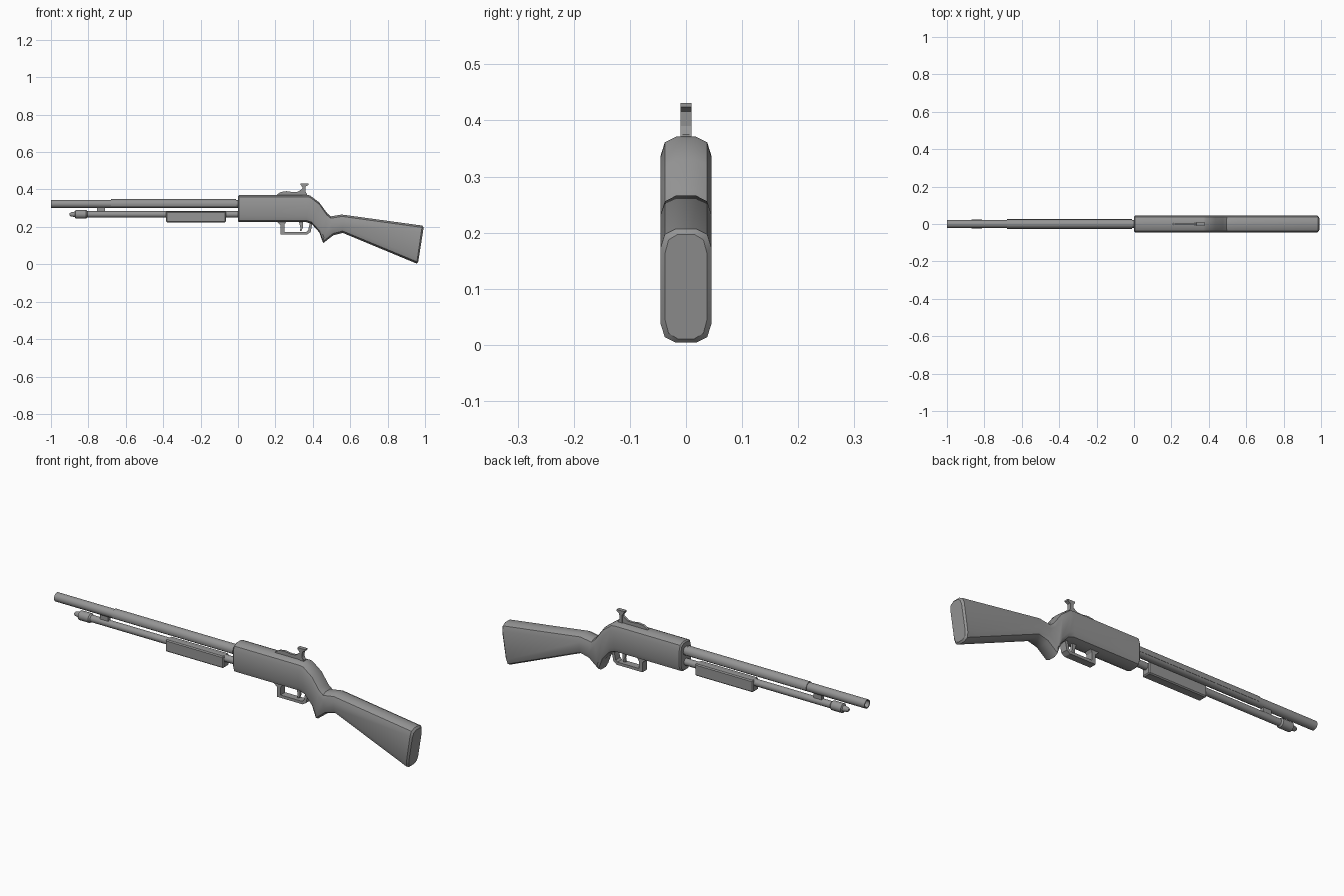
import bpy, bmesh, math
from mathutils import Vector

cube = bpy.data.objects.get("Cube")
if cube:
    bpy.data.objects.remove(cube, do_unlink=True)

grey = bpy.data.materials.new("gunmetal grey")
grey.use_nodes = True
COLOR = (0.3, 0.3, 0.3, 1)
grey.diffuse_color = COLOR
grey.node_tree.nodes["Principled BSDF"].inputs["Base Color"].default_value = COLOR


def finish(name, bm, angle=35):
    bmesh.ops.recalc_face_normals(bm, faces=bm.faces)
    mesh = bpy.data.meshes.new(name)
    bm.to_mesh(mesh)
    bm.free()
    obj = bpy.data.objects.new(name, mesh)
    bpy.context.collection.objects.link(obj)
    mesh.materials.append(grey)
    bpy.ops.object.select_all(action='DESELECT')
    obj.select_set(True)
    bpy.context.view_layer.objects.active = obj
    bpy.ops.object.shade_smooth_by_angle(angle=math.radians(angle))
    return obj


def loft(name, rings, cap=True, closed=False, angle=35):
    """Skin a row of equal rings; optionally join last ring to first."""
    bm = bmesh.new()
    loops = [[bm.verts.new(p) for p in ring] for ring in rings]
    pairs = list(zip(loops, loops[1:]))
    if closed:
        pairs.append((loops[-1], loops[0]))
    for a, b in pairs:
        for i in range(len(a)):
            j = (i + 1) % len(a)
            bm.faces.new((a[i], a[j], b[j], b[i]))
    if cap and not closed:
        bm.faces.new(loops[0])
        bm.faces.new(loops[-1])
    return finish(name, bm, angle)


def turned(name, z, profile, sides=16, closed=False):
    """Round part along x from (x, radius) points."""
    turn = [math.tau * i / sides for i in range(sides)]
    rings = [[(x, r * math.cos(t), z + r * math.sin(t)) for t in turn] for x, r in profile]
    return loft(name, rings, closed=closed)


def plate(name, outline, half, bevel=0.0):
    """Side outline in x, z extruded across y."""
    bm = bmesh.new()
    face = bm.faces.new([bm.verts.new((x, -half, z)) for x, z in outline])
    out = bmesh.ops.extrude_face_region(bm, geom=[face])
    moved = [v for v in out["geom"] if isinstance(v, bmesh.types.BMVert)]
    bmesh.ops.translate(bm, verts=moved, vec=(0, 2 * half, 0))
    if bevel:
        bmesh.ops.bevel(bm, geom=bm.edges[:], offset=bevel, segments=1, affect='EDGES')
    return finish(name, bm, 25)


# Receiver and stock: one rounded section swept along top / bottom pairs
HALF = 0.045
CORNER = [(1, 0.033), (0.84, 0.01), (0.4, 0)]


def section(xt, zt, xb, zb, inset=0.0):
    top, bottom = Vector((xt, 0, zt)), Vector((xb, 0, zb))
    down = (bottom - top).normalized()
    top, bottom = top + down * inset, bottom - down * inset
    side = Vector((0, HALF - inset, 0))
    upper = [(w, top + down * d) for w, d in CORNER]
    lower = [(w, bottom - down * d) for w, d in reversed(CORNER)]
    right = upper[::-1] + lower[::-1]
    left = [(-w, p) for w, p in reversed(right)]
    return [p + side * w for w, p in right + left]


stations = [
    (0, .371, 0, .225, .006), (.006, .371, .006, .225), (.37, .371, .365, .225),
    (.385, .368, .395, .215), (.435, .33, .435, .17), (.475, .275, .455, .113),
    (.495, .256, .51, .155), (.555, .266, .56, .168),
    (.985, .207, .955, .004), (.994, .205, .962, .003, .008),
]
loft("receiver_and_stock", [section(*s) for s in stations])

# Barrel with a hollow muzzle
turned("barrel", .323, [(0, .022), (-1, .022), (-1, .017), (-.9, .017), (-.9, .001), (0, .001)], closed=True)

# Heat shield: an open sleeve over the barrel
arc = [math.radians(-25 + 23 * i) for i in range(11)]
curve = [(r * math.cos(t), .323 + r * math.sin(t))
         for r, ts in ((.0255, arc), (.0215, arc[::-1])) for t in ts]
loft("barrel_shield", [[(x, y, z) for y, z in curve] for x in (-.68, -.012)])

# Magazine tube, end cap and clamp
turned("magazine_tube", .267, [(-.82, .017), (0, .017)])
turned("magazine_cap", .267, [(-.9, .006), (-.895, .01), (-.872, .015), (-.868, .023), (-.812, .023), (-.805, .017)])
plate("barrel_clamp", [(-.755, .28), (-.755, .306), (-.71, .306), (-.71, .28)], .009)

# Sliding fore-end
plate("fore_end", [(-.385, .224), (-.385, .283), (-.065, .283), (-.065, .224)], .024, .005)

# Trigger guard and trigger
plate("trigger_guard", [
    (.205, .23), (.228, .208), (.228, .16), (.37, .16), (.388, .172), (.398, .22),
    (.384, .22), (.375, .182), (.365, .174), (.248, .174), (.248, .212), (.26, .23)], .018)
plate("trigger", [(.325, .23), (.334, .195), (.33, .178), (.34, .178), (.347, .197), (.347, .23)], .006)

# Rear sight: low ramp and flared post
plate("sight_ramp", [
    (.205, .365), (.212, .376), (.23, .387), (.26, .391), (.295, .386),
    (.32, .388), (.345, .405), (.37, .375), (.37, .365)], .006)
plate("sight_post", [
    (.345, .365), (.345, .412), (.335, .424), (.335, .431), (.376, .431),
    (.376, .424), (.362, .416), (.36, .39), (.372, .365)], .01)
